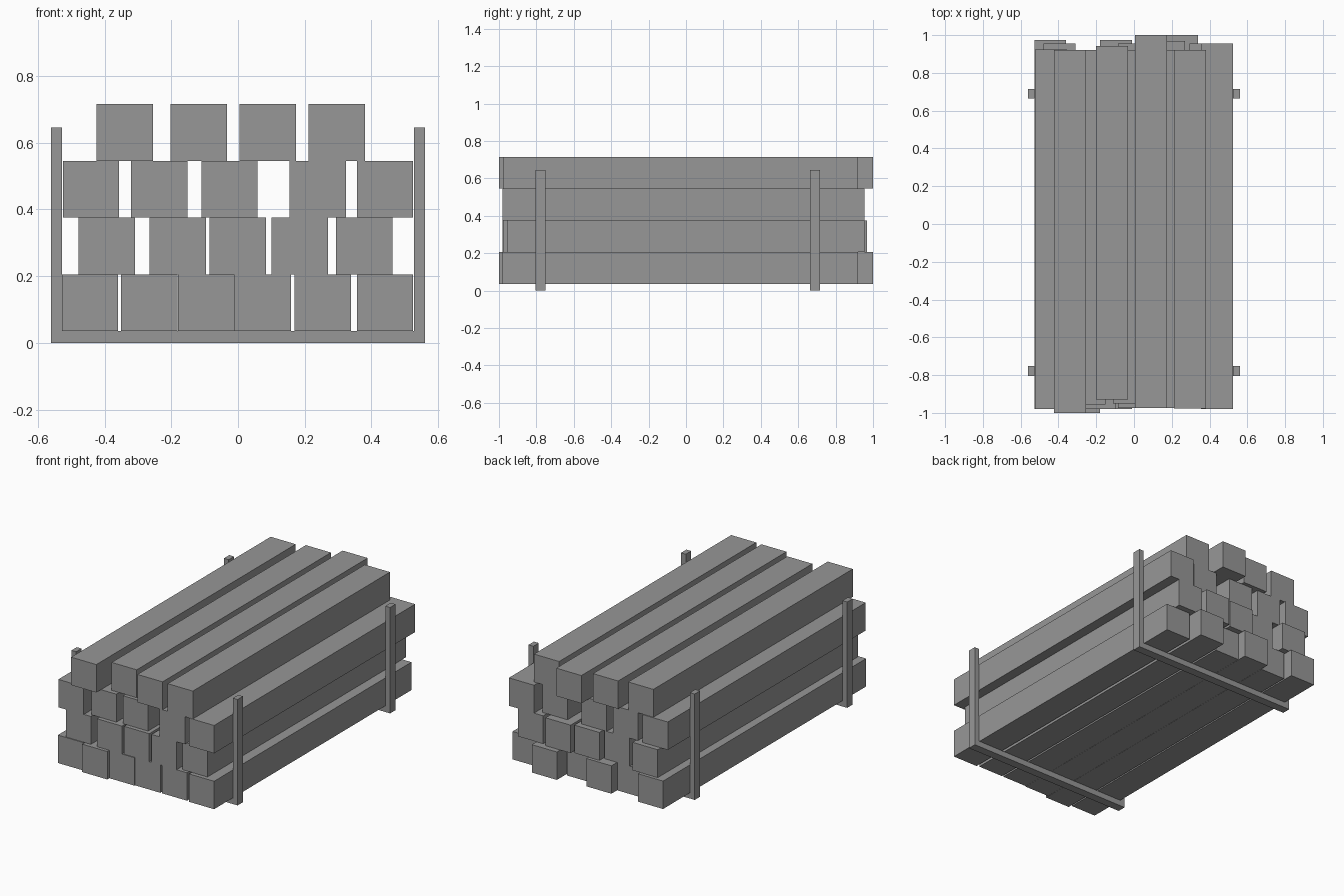
import bpy

if "Cube" in bpy.data.objects:
    bpy.data.objects.remove(bpy.data.objects["Cube"], do_unlink=True)

grey = bpy.data.materials.new("plain grey")
grey.use_nodes = True
colour = (0.31, 0.31, 0.31, 1)
grey.diffuse_color = colour
grey.node_tree.nodes["Principled BSDF"].inputs["Base Color"].default_value = colour


def box(name, x, y, z):
    """Box spanning the given (low, high) ranges."""
    bpy.ops.mesh.primitive_cube_add(size=1, location=[sum(r) / 2 for r in (x, y, z)])
    ob = bpy.context.object
    ob.name = name
    ob.scale = [r[1] - r[0] for r in (x, y, z)]
    bpy.ops.object.transform_apply(location=False, rotation=False, scale=True)
    ob.data.materials.append(grey)
    return ob


# Stacked square beams, row by row from the bottom: (left edge, front end, back end)
BEAM = 0.17
BASE = 0.035
rows = [
    [(-.528, -.98, .975), (-.35, -1, .92), (-.18, -.98, .975),
     (-.01, -.975, .92), (.17, -.975, 1), (.356, -.98, .92)],
    [(-.478, -.975, .955), (-.265, -.98, .92), (-.085, -.975, .955),
     (.1, -.975, .968), (.294, -.955, .955)],
    [(-.525, -.98, .925), (-.32, -.955, .92), (-.11, -.95, .92),
     (.155, -.975, .92), (.356, -.98, .955)],
    [(-.424, -1, .92), (-.202, -.928, .942), (.005, -.975, 1), (.211, -.978, .92)],
]
for r, row in enumerate(rows):
    z = BASE + r * BEAM
    for i, (x, front, back) in enumerate(row):
        box(f"beam_row{r + 1}_{i + 1}", (x, x + BEAM - .001), (front, back), (z, z + BEAM))

# Two U-shaped supports: a floor bar with a post at each side
for place, y in (("front", -.778), ("back", .69)):
    span = (y - .026, y + .026)
    box(f"{place}_floor_bar", (-.56, .56), span, (0, BASE))
    for side, s in (("left", 1), ("right", -1)):
        box(f"{place}_{side}_post", sorted((s * .528, s * .56)), span, (BASE, .645))
